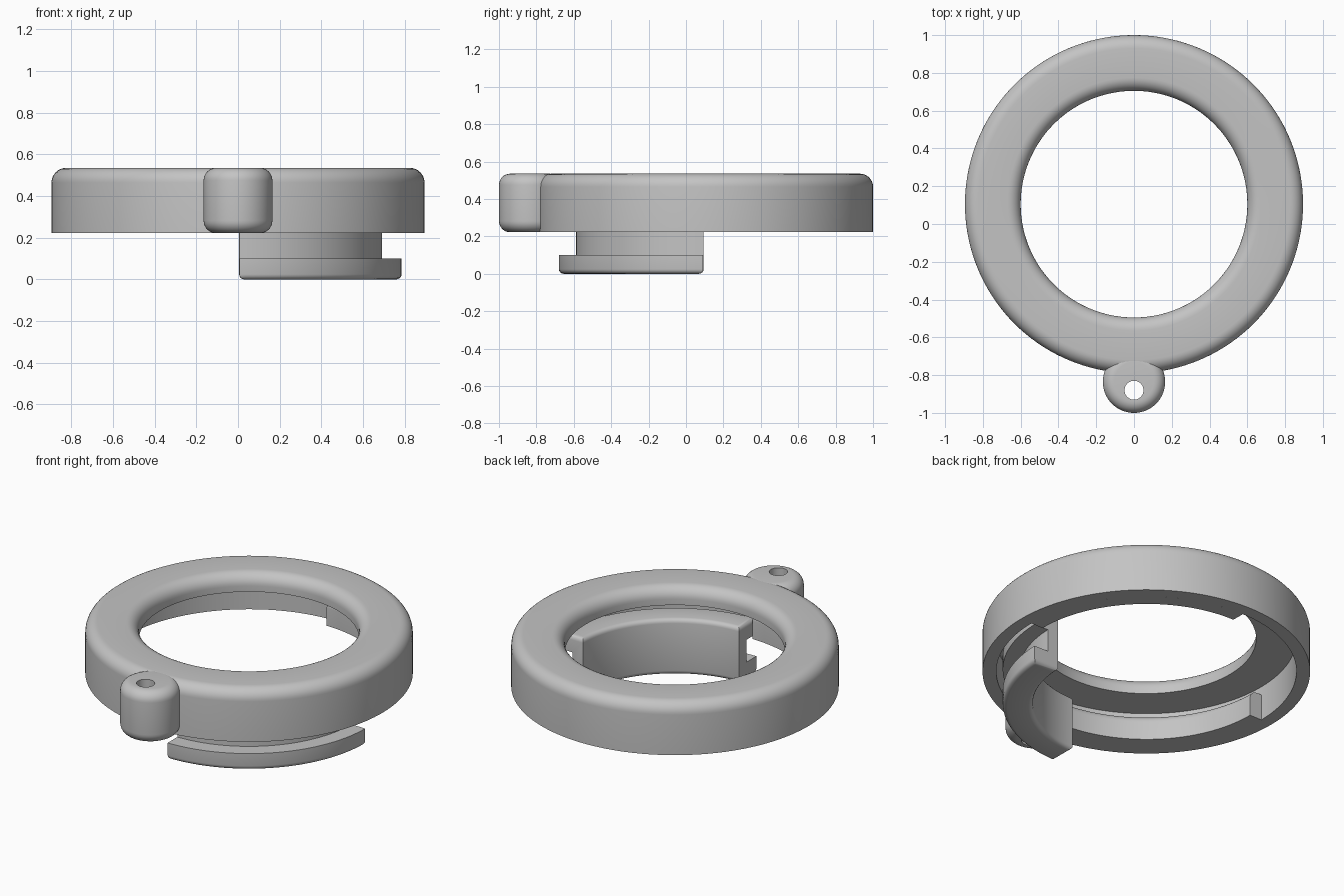
import bpy
import bmesh
from math import sin, cos, pi, radians
from mathutils import Vector

if "Cube" in bpy.data.objects:
    bpy.data.objects.remove(bpy.data.objects["Cube"])

RING_Y = 0.105
LOW, TOP = 0.222, 0.535

grey = bpy.data.materials.new("plain grey")
grey.use_nodes = True
colour = (0.55, 0.55, 0.55, 1)
grey.diffuse_color = colour
grey.node_tree.nodes["Principled BSDF"].inputs["Base Color"].default_value = colour


def rounded(corners, steps=8):
    """Profile from (r, z, fillet) corners, filleted at right angles."""
    points = []
    for i, (r, z, fillet) in enumerate(corners):
        p = Vector((r, z))
        if not fillet:
            points.append(p)
            continue
        before = (Vector(corners[i - 1][:2]) - p).normalized() * fillet
        after = (Vector(corners[(i + 1) % len(corners)][:2]) - p).normalized() * fillet
        for k in range(steps + 1):
            t = k / steps * pi / 2
            points.append(p + before * (1 - sin(t)) + after * (1 - cos(t)))
    return points


def sweep(name, profile, y=RING_Y, start=0, end=360, steps=144, edge_fillet=0):
    """Turn a closed profile about a vertical axis, fully or in part."""
    bm = bmesh.new()
    full = end - start == 360
    rows = []
    for i in range(steps if full else steps + 1):
        a = radians(start + (end - start) * i / steps)
        rows.append([bm.verts.new((r * cos(a), y + r * sin(a), z)) for r, z in profile])
    n = len(profile)
    for i in range(steps):
        a, b = rows[i], rows[(i + 1) % len(rows)]
        for j in range(n):
            k = (j + 1) % n
            bm.faces.new((a[j], b[j], b[k], a[k]))
    if not full:
        bm.faces.new(rows[0])
        bm.faces.new(rows[-1])
    bmesh.ops.remove_doubles(bm, verts=bm.verts, dist=1e-5)
    bmesh.ops.recalc_face_normals(bm, faces=bm.faces)
    if edge_fillet:
        # round the rims of the highest and lowest faces
        zs = [v.co.z for v in bm.verts]
        rims = [e for e in bm.edges if e.calc_face_angle(0) > 0.5 and any(
            all(abs(v.co.z - z) < 1e-4 for v in e.verts) for z in (min(zs), max(zs)))]
        bmesh.ops.bevel(bm, geom=rims, offset=edge_fillet, segments=4,
                        profile=0.5, affect='EDGES', clamp_overlap=True)
    mesh = bpy.data.meshes.new(name)
    bm.to_mesh(mesh)
    bm.free()
    obj = bpy.data.objects.new(name, mesh)
    bpy.context.collection.objects.link(obj)
    mesh.materials.append(grey)
    return obj


def cylinder(name, y, radius):
    bpy.ops.mesh.primitive_cylinder_add(vertices=96, radius=radius, depth=2, location=(0, y, 0))
    obj = bpy.context.object
    obj.name = name
    obj.hide_render = True
    return obj


def cut(obj, cutter):
    bpy.context.view_layer.objects.active = obj
    mod = obj.modifiers.new("cut", 'BOOLEAN')
    mod.operation = 'DIFFERENCE'
    mod.solver = 'EXACT'
    mod.object = cutter
    bpy.ops.object.modifier_apply(modifier=mod.name)
    bpy.data.objects.remove(cutter)


# hollow ring: outer wall and top plate
ring = sweep("ring_housing", rounded([
    (0.895, LOW, 0), (0.895, TOP, 0.07), (0.6, TOP, 0.07),
    (0.6, 0.43, 0), (0.82, 0.43, 0), (0.82, LOW, 0)]))
parts = [ring]

# two opposite locking lips inside the wall
lip = rounded([(0.82, LOW, 0), (0.82, 0.38, 0), (0.74, 0.38, 0.05), (0.74, LOW, 0)])
for side, start in (("back_right", 0), ("front_left", 180)):
    parts.append(sweep("locking_lip_" + side, lip, start=start, end=start + 90, steps=40))

# quarter-turn clip with a channel section
clip = rounded([
    (0.62, 0, 0), (0.785, 0, 0), (0.785, 0.1, 0), (0.692, 0.1, 0),
    (0.692, 0.235, 0), (0.785, 0.235, 0), (0.785, 0.335, 0), (0.62, 0.335, 0)])
parts.append(sweep("quarter_clip", clip, start=-89.5, end=-1, steps=40, edge_fillet=0.03))

# hanging tab with a cord hole
tab = sweep("hanging_tab", rounded([
    (0, LOW, 0), (0.165, LOW, 0.06), (0.165, TOP, 0.06), (0, TOP, 0)]), y=-0.835, steps=64)
cut(tab, cylinder("cord_hole_cutter", -0.88, 0.05))
cut(tab, cylinder("ring_clearance_cutter", RING_Y, 0.828))
parts.append(tab)

bpy.ops.object.select_all(action='DESELECT')
for part in parts:
    part.select_set(True)
bpy.context.view_layer.objects.active = ring
bpy.ops.object.shade_smooth_by_angle(angle=radians(30))
